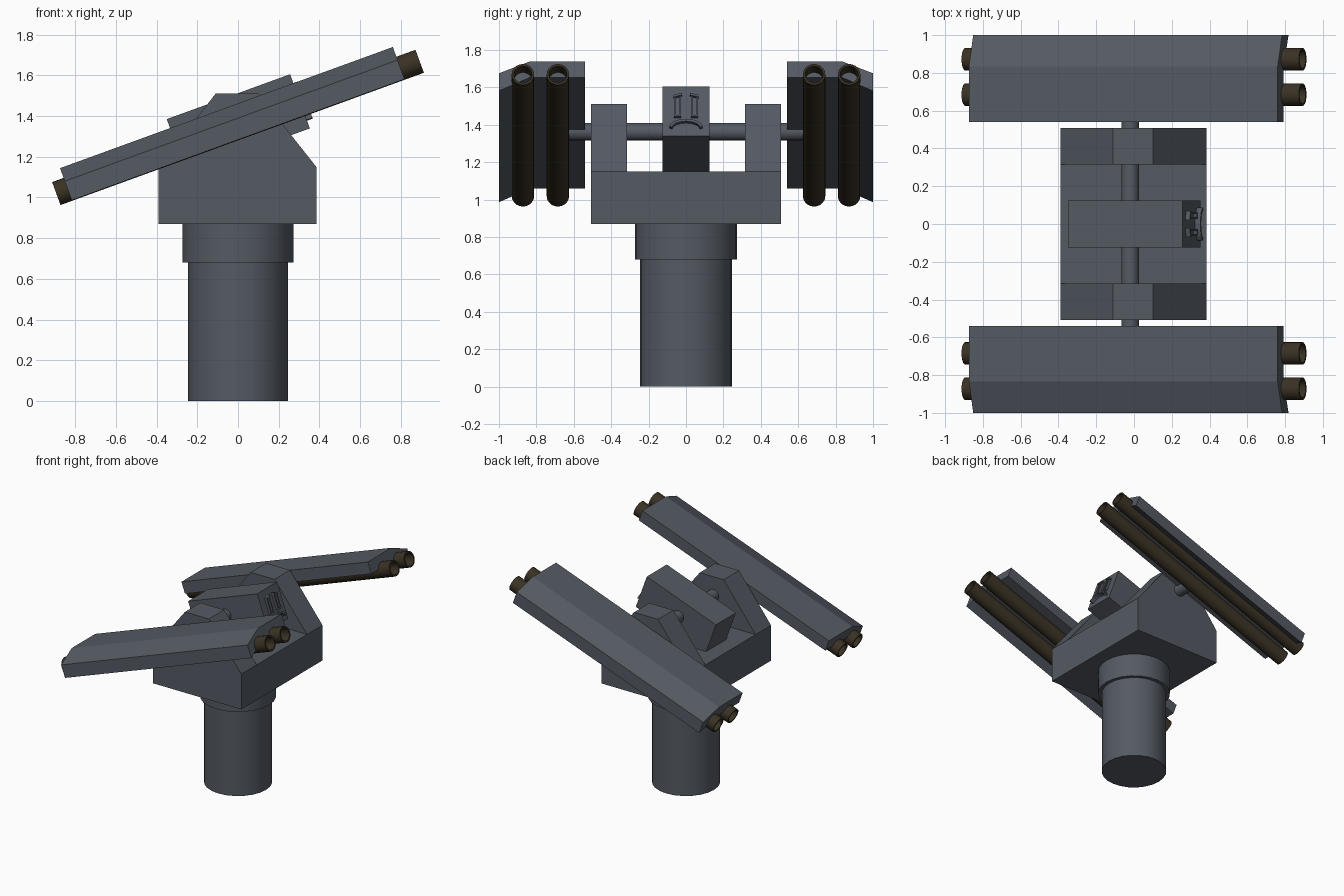
import bpy, bmesh, math
from mathutils import Matrix, Vector

cube = bpy.data.objects.get("Cube")
if cube:
    bpy.data.objects.remove(cube, do_unlink=True)


def material(name, color):
    m = bpy.data.materials.new(name)
    m.use_nodes = True
    m.diffuse_color = (*color, 1)
    bsdf = next(n for n in m.node_tree.nodes if n.type == 'BSDF_PRINCIPLED')
    bsdf.inputs["Base Color"].default_value = (*color, 1)
    return m


GREY = material("slate grey", (0.09, 0.103, 0.125))
BROWN = material("dark brown", (0.042, 0.031, 0.017))

# Shared frame of everything that elevates with the launcher
TILT = Matrix.Translation((0, 0, 1.344)) @ Matrix.Rotation(math.radians(-20), 4, 'Y')
LEVEL = Matrix.Identity(4)


def finish(name, bm, mat, frame, smooth=False):
    bm.transform(frame)
    bmesh.ops.recalc_face_normals(bm, faces=bm.faces)
    mesh = bpy.data.meshes.new(name)
    bm.to_mesh(mesh)
    bm.free()
    mesh.materials.append(mat)
    obj = bpy.data.objects.new(name, mesh)
    bpy.context.collection.objects.link(obj)
    if smooth:
        bpy.ops.object.select_all(action='DESELECT')
        obj.select_set(True)
        bpy.context.view_layer.objects.active = obj
        bpy.ops.object.shade_smooth_by_angle(angle=math.radians(40))
    return obj


def prism(name, profile, axis, a, b, frame=LEVEL, mat=GREY):
    """Extrude a profile of (x, z) along y, or of (y, z) along x."""
    def place(p, t):
        return (p[0], t, p[1]) if axis == 'Y' else (t, p[0], p[1])
    bm = bmesh.new()
    face = bm.faces.new([bm.verts.new(place(p, a)) for p in profile])
    ext = bmesh.ops.extrude_face_region(bm, geom=[face])
    moved = [g for g in ext["geom"] if isinstance(g, bmesh.types.BMVert)]
    bmesh.ops.translate(bm, verts=moved, vec=Vector(place((0, 0), b - a)))
    return finish(name, bm, mat, frame)


def rod(name, radius, a, b, frame, sides, mat=GREY, bore=0):
    """Cylinder along local z from a to b, or an open pipe if a bore is given."""
    bm = bmesh.new()
    rings = []
    section = [(radius, a), (radius, b)]
    if bore:
        section += [(bore, b), (bore, a)]
    for r, z in section:
        angles = [2 * math.pi * i / sides for i in range(sides)]
        rings.append([bm.verts.new((r * math.cos(t), r * math.sin(t), z)) for t in angles])
    pairs = list(zip(rings, rings[1:]))
    if bore:
        pairs.append((rings[-1], rings[0]))
    else:
        bm.faces.new(rings[0])
        bm.faces.new(rings[1])
    for low, high in pairs:
        for i in range(sides):
            j = (i + 1) % sides
            bm.faces.new((low[i], low[j], high[j], high[i]))
    return finish(name, bm, mat, frame, smooth=True)


def rect(x0, x1, z0, z1):
    return [(x0, z0), (x1, z0), (x1, z1), (x0, z1)]


# Pedestal
rod("column", 0.245, 0, 0.68, LEVEL, 24)
rod("collar", 0.273, 0.68, 0.87, LEVEL, 24)

# Turret base and the yokes that carry the axle
prism("turret_base", rect(-0.39, 0.385, 0.87, 1.15), 'Y', -0.508, 0.508)
for side, label in ((-1, "front"), (1, "back")):
    prism(label + "_yoke", [(-0.39, 1.15), (0.385, 1.15), (0.10, 1.51), (-0.11, 1.51)],
          'Y', side * 0.315, side * 0.508)

# Axle through both yokes
rod("axle", 0.047, -0.626, 0.626,
    Matrix.Translation((-0.02, 0, 1.363)) @ Matrix.Rotation(math.pi / 2, 4, 'X'), 16)

# Sensor box on the axle
prism("sensor_box", rect(-0.315, 0.33, -0.125, 0.158), 'Y', -0.125, 0.125, TILT)

# Raised details on the sensor face: two slots with brows, and an arch
for side, label in ((-1, "front"), (1, "back")):
    mid = side * 0.045
    for edge in (-1, 1):
        y = mid + edge * 0.014
        prism(label + "_slot_rail", rect(y - 0.005, y + 0.005, -0.02, 0.1), 'X', 0.325, 0.35, TILT)
    prism(label + "_slot_sill", rect(mid - 0.019, mid + 0.019, -0.022, -0.012),
          'X', 0.325, 0.35, TILT)
    inner, outer = mid - side * 0.023, mid + side * 0.023
    prism(label + "_slot_brow", [(inner, 0.1), (outer, 0.088), (outer, 0.1), (inner, 0.112)],
          'X', 0.325, 0.355, TILT)
arc = [math.pi * i / 8 for i in range(9)]
prism("sensor_arch",
      [(0.088 * math.cos(t), -0.08 + 0.042 * math.sin(t)) for t in arc] +
      [(0.074 * math.cos(t), -0.085 + 0.034 * math.sin(t)) for t in reversed(arc)],
      'X', 0.325, 0.36, TILT)

# Launcher pods: a bent cover plate over two open tubes
cover = [(0.54, 0.111), (0.834, 0.111), (1, 0.043), (1, -0.057), (0.834, 0.02), (0.54, 0.02)]
for side, label in ((-1, "front"), (1, "back")):
    prism(label + "_pod_cover", [(side * y, z) for y, z in cover], 'X', -0.89, 0.85, TILT)
    for y, place in ((0.685, "inner"), (0.872, "outer")):
        frame = TILT @ Matrix.Translation((0, side * y, 0)) @ Matrix.Rotation(math.pi / 2, 4, 'Y')
        rod(f"{label}_{place}_tube", 0.06, -0.95, 0.95, frame, 20, BROWN, bore=0.048)
